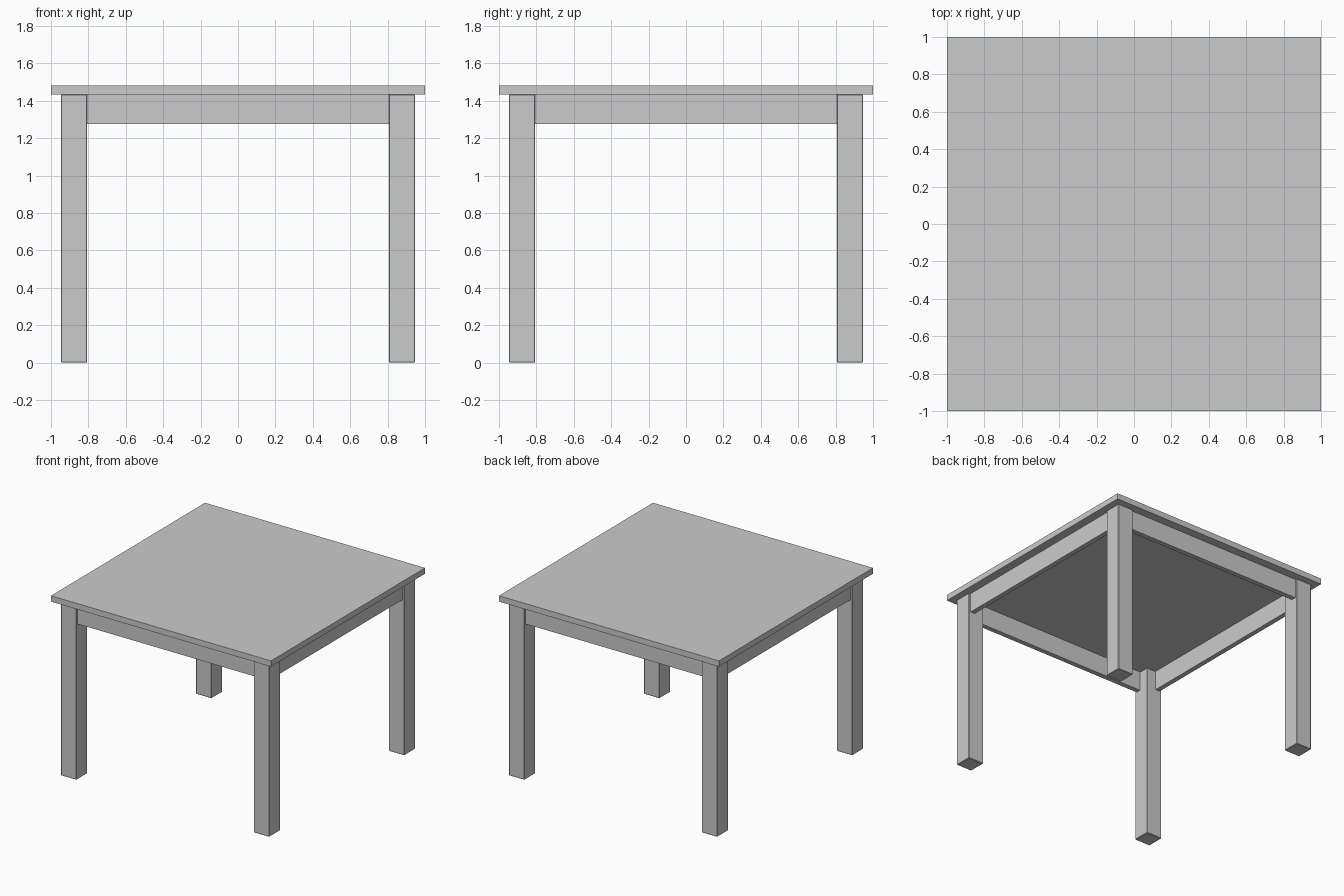
import bpy

if "Cube" in bpy.data.objects:
    bpy.data.objects.remove(bpy.data.objects["Cube"])


def box(name, x, y, z):
    """Axis-aligned box from (min, max) ranges."""
    bpy.ops.mesh.primitive_cube_add(size=1)
    ob = bpy.context.object
    ob.name = name
    ob.location = [(a + b) / 2 for a, b in (x, y, z)]
    ob.scale = [b - a for a, b in (x, y, z)]
    bpy.ops.object.transform_apply(location=True, rotation=False, scale=True)
    return ob


LEG_OUT, LEG_IN = 0.947, 0.806      # leg faces measured from the centre
APRON_OUT, APRON_IN = 0.93, 0.89    # apron faces, set back from the legs
TOP_Z, APRON_Z, HEIGHT = 1.434, 1.275, 1.482


def span(sign, inner, outer):
    return tuple(sorted((sign * inner, sign * outer)))


# Table top
box("table_top", (-1, 1), (-1, 1), (TOP_Z, HEIGHT))

# Four square legs
for sy, depth in ((-1, "front"), (1, "back")):
    for sx, side in ((-1, "left"), (1, "right")):
        leg = box(f"{depth}_{side}_leg", span(sx, LEG_IN, LEG_OUT),
                  span(sy, LEG_IN, LEG_OUT), (0, TOP_Z))
        # Slightly eased edges
        bevel = leg.modifiers.new("eased_edges", "BEVEL")
        bevel.width = 0.004
        bevel.segments = 1

# Aprons between the legs
between = (-LEG_IN, LEG_IN)
for s, depth, side in ((-1, "front", "left"), (1, "back", "right")):
    across = span(s, APRON_IN, APRON_OUT)
    box(f"{depth}_apron", between, across, (APRON_Z, TOP_Z))
    box(f"{side}_apron", across, between, (APRON_Z, TOP_Z))
